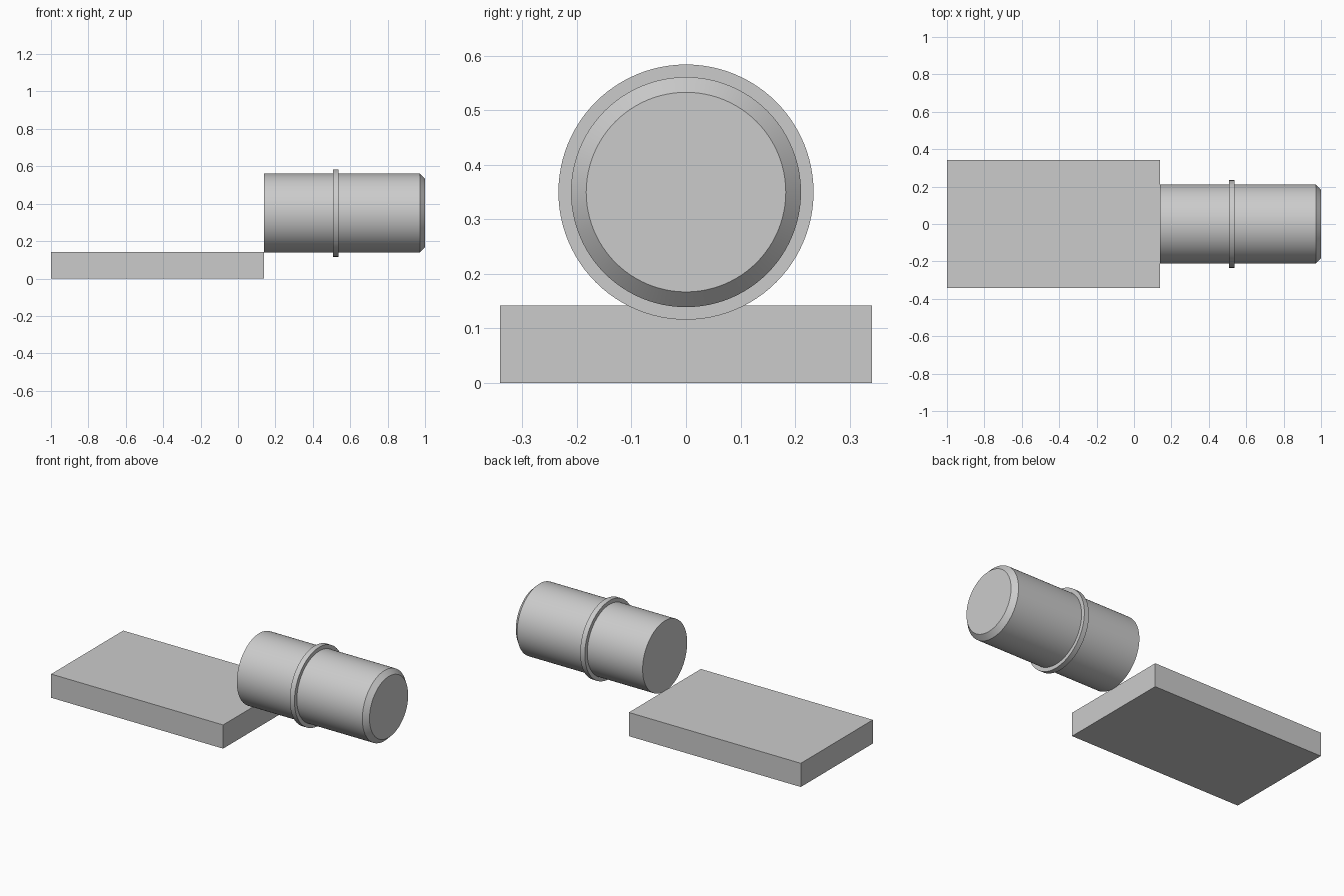
import bpy
import bmesh
import math

cube = bpy.data.objects.get("Cube")
if cube:
    bpy.data.objects.remove(cube, do_unlink=True)

# One plain grey for everything
GREY = (0.6, 0.6, 0.6, 1.0)
grey = bpy.data.materials.new("light_grey")
grey.use_nodes = True
grey.diffuse_color = GREY
grey.node_tree.nodes["Principled BSDF"].inputs["Base Color"].default_value = GREY

AXIS_Z = 0.35
SEGMENTS = 96


def add_object(name, bm):
    bmesh.ops.recalc_face_normals(bm, faces=bm.faces)
    mesh = bpy.data.meshes.new(name)
    bm.to_mesh(mesh)
    bm.free()
    mesh.materials.append(grey)
    obj = bpy.data.objects.new(name, mesh)
    bpy.context.collection.objects.link(obj)
    return obj


def box(name, x0, x1, half_y, z0, z1):
    bm = bmesh.new()
    bmesh.ops.create_cube(bm, size=1)
    bmesh.ops.scale(bm, vec=(x1 - x0, 2 * half_y, z1 - z0), verts=bm.verts)
    bmesh.ops.translate(bm, vec=((x0 + x1) / 2, 0, (z0 + z1) / 2), verts=bm.verts)
    return add_object(name, bm)


def turned(name, profile):
    """Solid of revolution about the x axis from (x, radius) points."""
    bm = bmesh.new()
    rings = []
    for x, r in profile:
        angles = [2 * math.pi * i / SEGMENTS for i in range(SEGMENTS)]
        rings.append([bm.verts.new((x, r * math.cos(a), AXIS_Z + r * math.sin(a)))
                      for a in angles])
    for a, b in zip(rings, rings[1:]):
        for i in range(SEGMENTS):
            j = (i + 1) % SEGMENTS
            bm.faces.new((a[i], a[j], b[j], b[i]))
    bm.faces.new(rings[0])
    bm.faces.new(rings[-1])
    obj = add_object(name, bm)
    bpy.ops.object.select_all(action='DESELECT')
    obj.select_set(True)
    bpy.context.view_layer.objects.active = obj
    bpy.ops.object.shade_smooth_by_angle(angle=math.radians(25))
    return obj


# Flat rectangular base plate
box("base_plate", -1.0, 0.14, 0.341, 0.0, 0.142)

# Horizontal barrel with collar and chamfered end
turned("barrel", [
    (0.14, 0.211), (0.507, 0.211), (0.507, 0.234), (0.538, 0.234),
    (0.538, 0.211), (0.972, 0.211), (1.0, 0.183),
])
